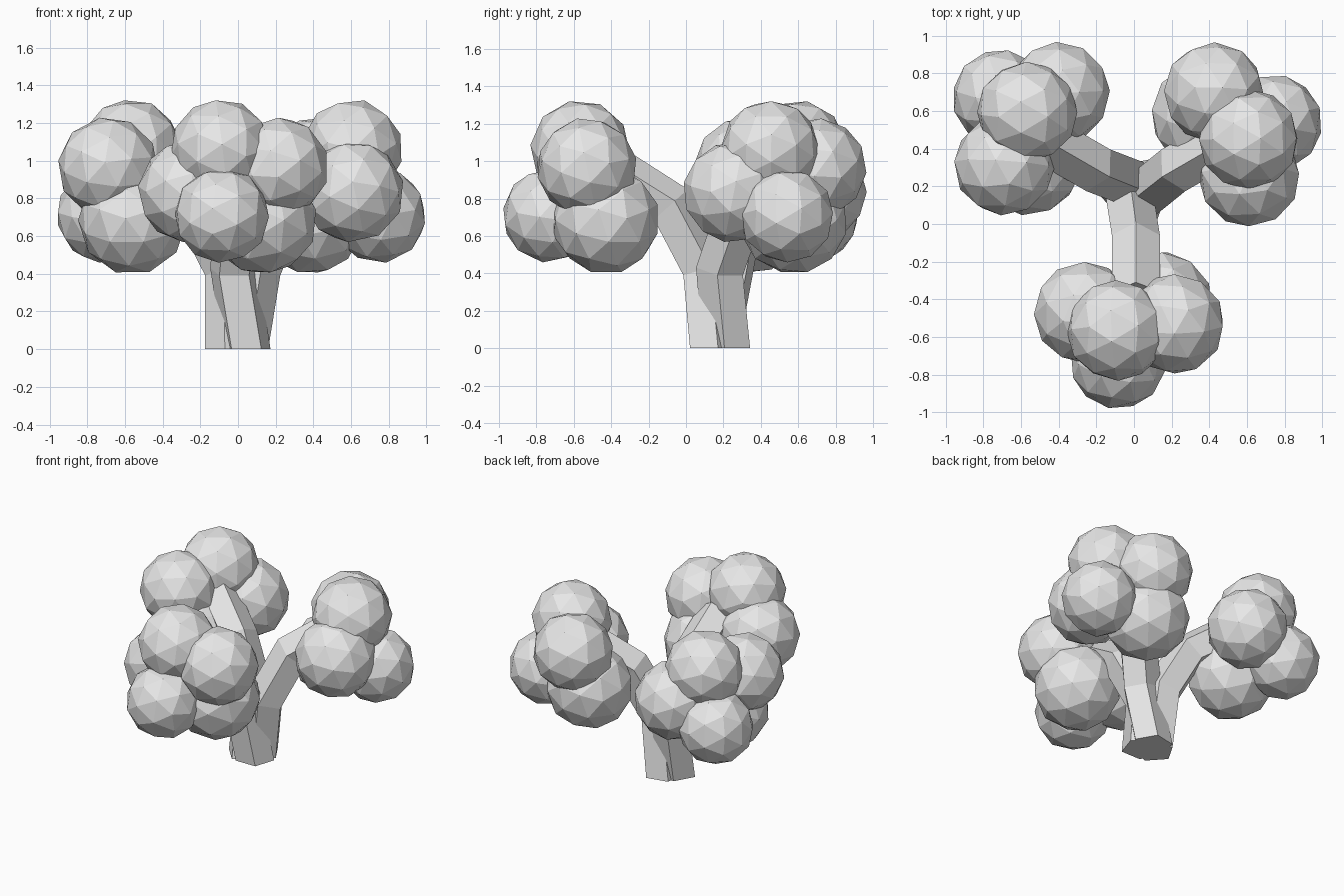
import bpy, bmesh, math
from mathutils import Matrix, Vector

cube = bpy.data.objects.get("Cube")
if cube:
    bpy.data.objects.remove(cube, do_unlink=True)

# Single plain colour
grey = bpy.data.materials.new("light_grey")
grey.use_nodes = True
grey.diffuse_color = (0.8, 0.8, 0.8, 1)
grey.node_tree.nodes["Principled BSDF"].inputs["Base Color"].default_value = (0.8, 0.8, 0.8, 1)

AXIS = Vector((0.01, 0.17, 0))      # where the three trunks meet


def add_object(name, bm, matrix):
    bmesh.ops.recalc_face_normals(bm, faces=bm.faces)
    mesh = bpy.data.meshes.new(name)
    bm.to_mesh(mesh)
    bm.free()
    mesh.materials.append(grey)
    obj = bpy.data.objects.new(name, mesh)
    obj.matrix_world = matrix
    bpy.context.collection.objects.link(obj)


# Five-sided trunk swept along a path of (sideways, distance outward, height)
def trunk(name, matrix, path, radius=0.134, sides=5):
    bm = bmesh.new()
    points = [Vector((across, -out, up)) for across, out, up in path]
    rings = []
    for i, p in enumerate(points):
        if i == 0:
            t = Vector((0, 0, 1))
        else:
            t = points[min(i + 1, len(points) - 1)] - points[i - 1]
            t = Vector((0, t.y, t.z)).normalized()
        ridge = Vector((0, t.z, -t.y))
        side = Vector((1, 0, 0))
        angles = [2 * math.pi * k / sides for k in range(sides)]
        rings.append([bm.verts.new(p + radius * (math.cos(a) * ridge + math.sin(a) * side))
                      for a in angles])
    for low, high in zip(rings, rings[1:]):
        for k in range(sides):
            n = (k + 1) % sides
            bm.faces.new((low[k], low[n], high[n], high[k]))
    bm.faces.new(rings[0])
    bm.faces.new(rings[-1])
    add_object(name, bm, matrix)


# Rotation whose first axis is a, with b in the plane of the first two axes
def frame(a, b):
    x = Vector(a).normalized()
    z = x.cross(Vector(b)).normalized()
    return Matrix((x, z.cross(x), z)).transposed()


# Leaf clump: a twenty-sided ball whose large faces bulge slightly;
# two neighbouring corners point along corner and neighbour
def clump(name, matrix, centre, radius, corner, neighbour, bulge=0.925):
    bm = bmesh.new()
    bmesh.ops.create_icosphere(bm, subdivisions=1, radius=radius)
    bm.verts.ensure_lookup_table()
    first = bm.verts[0]
    second = first.link_edges[0].other_vert(first)
    turn = frame(corner, neighbour) @ frame(first.co, second.co).transposed()
    corners = set(bm.verts)
    bmesh.ops.subdivide_edges(bm, edges=bm.edges[:], cuts=1, use_grid_fill=True)
    for v in bm.verts:
        if v not in corners:
            v.co = v.co.normalized() * radius * bulge
        v.co = turn @ v.co + Vector(centre)
    add_object(name, bm, matrix)


PATH = [(0.035, 0.04, 0), (-0.03, 0.08, 0.42), (0, 0.26, 0.76), (0, 0.55, 0.94)]

# Clumps of one crown: centre, radius and the directions of two corners
CLUMPS = {
    "top_clump": ((-0.10, -0.735, 1.06), 0.29, (-0.55, 0.07, 0.83), (-0.34, -0.93, 0.09)),
    "inner_clump": ((0.205, -0.70, 0.965), 0.29, (0.89, 0.44, 0.09), (0.34, 0.30, 0.89)),
    "side_clump": ((-0.27, -0.64, 0.835), 0.295, (-0.85, 0.49, 0.19), (-0.5, -0.1, 0.86)),
    "outer_clump": ((-0.095, -0.90, 0.71), 0.275, (-0.2, -0.9, -0.39), (-0.84, -0.5, 0)),
    "low_clump": ((0.12, -0.60, 0.685), 0.315, (0.07, 0.95, 0.29), (0.95, 0.3, 0)),
}

# Three limbs around the axis, each carrying a crown
LIMBS = [("front", 0, (0, 0, 0)),
         ("left", 120, (-0.09, 0, 0)),
         ("right", -120, (0.01, -0.03, 0))]
for label, angle, shift in LIMBS:
    place = Matrix.Translation(AXIS) @ Matrix.Rotation(math.radians(angle), 4, "Z")
    trunk(label + "_trunk", place, PATH)
    for name, shape in CLUMPS.items():
        clump(f"{label}_{name}", Matrix.Translation(shift) @ place, *shape)
